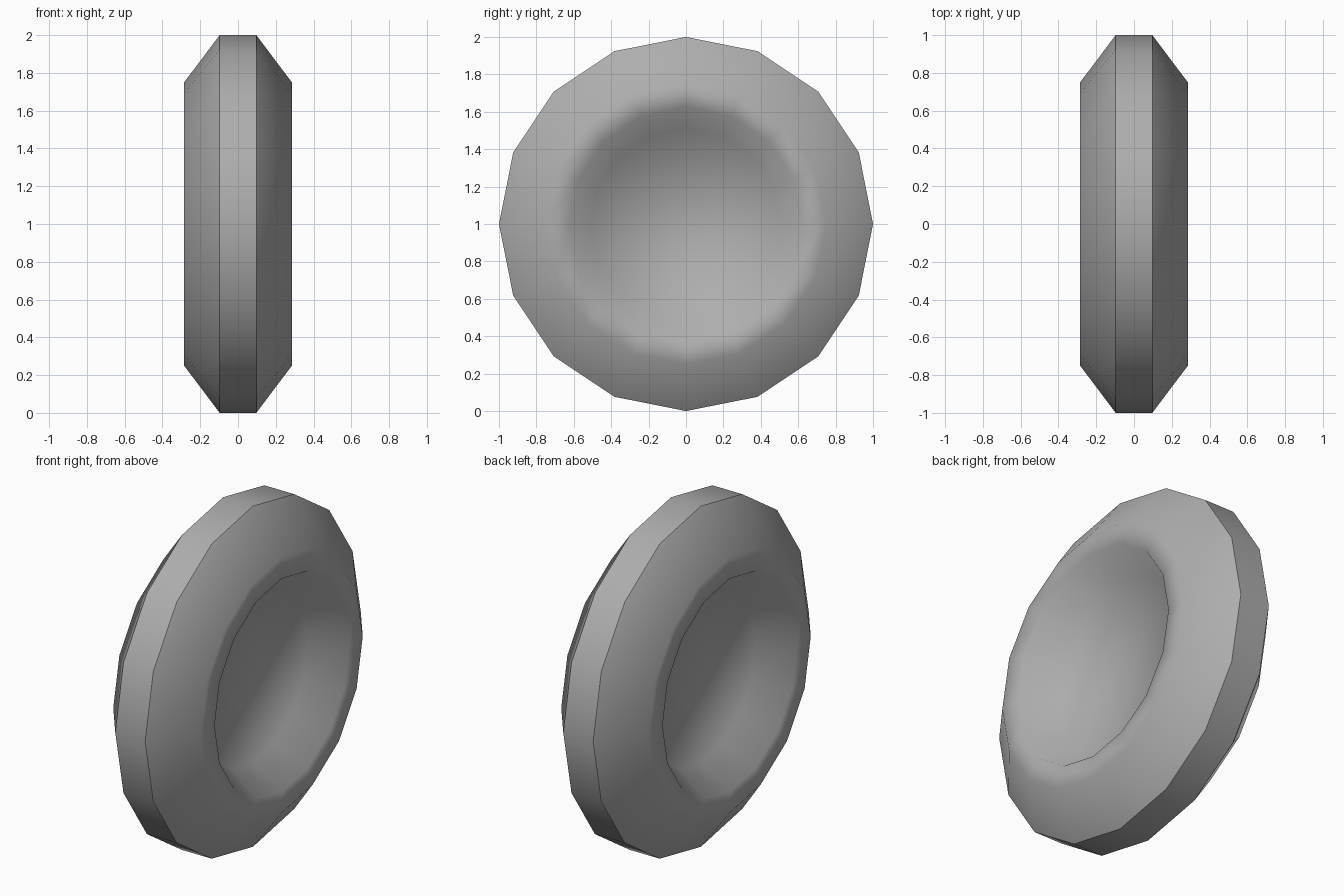
import bpy, bmesh
from math import sin, cos, pi

if "Cube" in bpy.data.objects:
    bpy.data.objects.remove(bpy.data.objects["Cube"])

SIDES = 16
# Half profile (x, radius): tread edge, bevel end, rim inner edge, dish floor
HALF = [(0.097, 1.0), (0.285, 0.75), (0.285, 0.625), (0.095, 0.51)]
PROFILE = [(-x, r) for x, r in reversed(HALF)] + HALF

bm = bmesh.new()

# One ring of vertices per profile point, around the x axle
rings = []
for x, r in PROFILE:
    rings.append([bm.verts.new((x, r * sin(2 * pi * i / SIDES),
                                1 + r * cos(2 * pi * i / SIDES)))
                  for i in range(SIDES)])

# Tread, bevels, rims and dish walls
for a, b in zip(rings, rings[1:]):
    for i in range(SIDES):
        j = (i + 1) % SIDES
        bm.faces.new((a[i], a[j], b[j], b[i]))

# Dish floors
bm.faces.new(rings[0])
bm.faces.new(rings[-1])
bmesh.ops.recalc_face_normals(bm, faces=bm.faces)

# Smooth everywhere except the crisp tread edges
for f in bm.faces:
    f.smooth = True
tread_rings = [set(rings[3]), set(rings[4])]
for e in bm.edges:
    if any(set(e.verts) <= ring for ring in tread_rings):
        e.smooth = False

mesh = bpy.data.meshes.new("wheel")
bm.to_mesh(mesh)
bm.free()

# Dark grey finish
grey = bpy.data.materials.new("dark_grey")
grey.diffuse_color = (0.42, 0.42, 0.42, 1)
grey.use_nodes = True
grey.node_tree.nodes["Principled BSDF"].inputs["Base Color"].default_value = grey.diffuse_color
mesh.materials.append(grey)

wheel = bpy.data.objects.new("wheel", mesh)
bpy.context.collection.objects.link(wheel)
